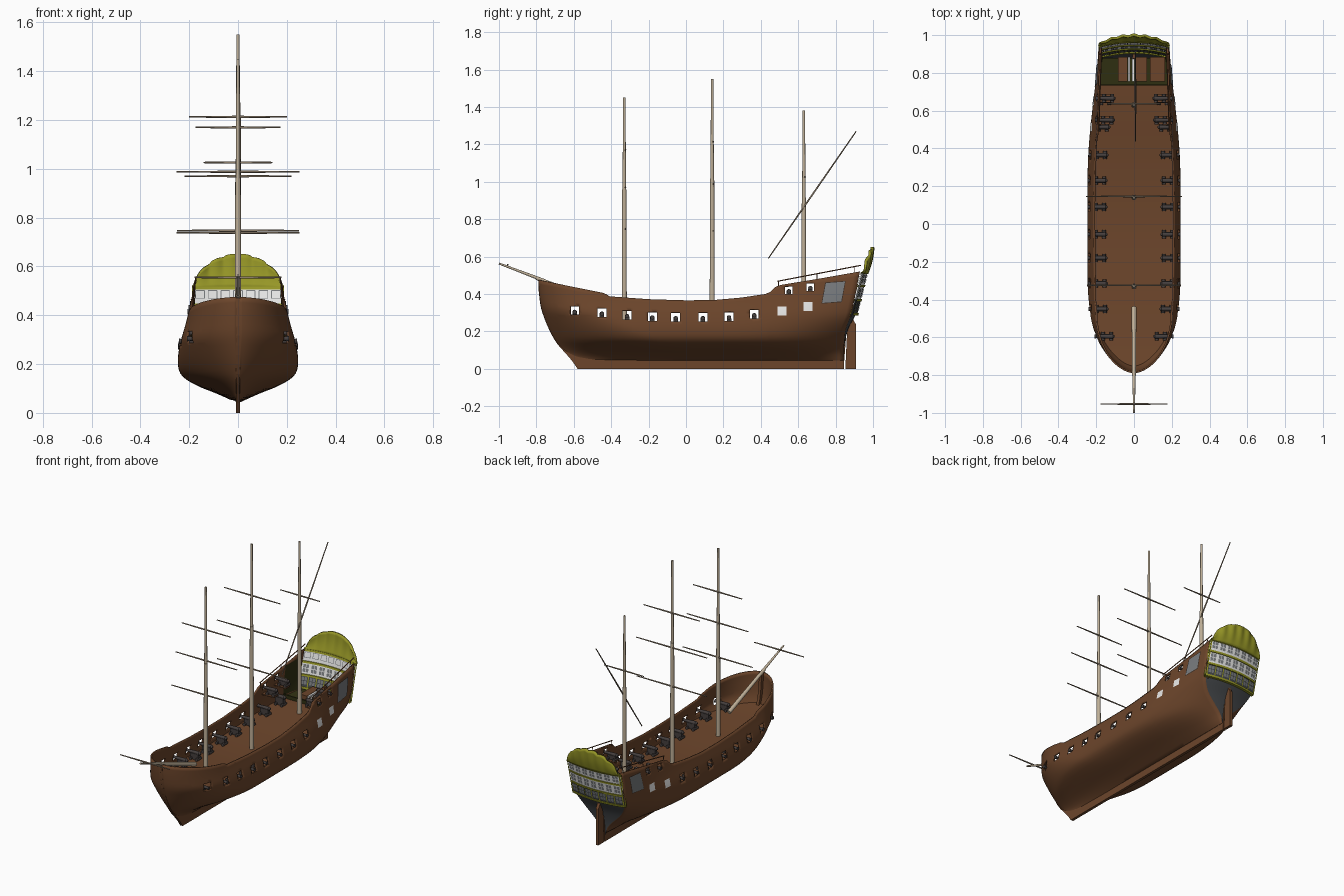
import bpy, bmesh, math
from mathutils import Vector, Matrix

if "Cube" in bpy.data.objects:
    bpy.data.objects.remove(bpy.data.objects["Cube"])

def material(name, r, g, b):
    m = bpy.data.materials.new(name)
    m.diffuse_color = (r, g, b, 1)
    m.use_nodes = True
    m.node_tree.nodes["Principled BSDF"].inputs["Base Color"].default_value = m.diffuse_color
    return m

BROWN = material("hull_brown", .150, .060, .024)
DARK = material("dark_wood", .05, .03, .02)
TAN = material("mast_tan", .52, .43, .31)
SPAR = material("spar_grey_brown", .30, .235, .165)
OLIVE = material("olive_gold", .31, .31, .02)
SHADE = material("cabin_dark_olive", .03, .03, .006)
WHITE = material("window_white", .85, .85, .84)
GLASS = material("glass_grey", .19, .20, .21)
SLATE = material("slate", .055, .06, .065)
IRON = material("iron", .06, .05, .048)

def curve(tab, x, smooth=True):
    """Interpolate a table of (position, value) pairs."""
    if x <= tab[0][0]: return tab[0][1]
    if x >= tab[-1][0]: return tab[-1][1]
    i = next(k for k in range(len(tab) - 1) if x <= tab[k + 1][0])
    (a, p), (b, q) = tab[i], tab[i + 1]
    t = (x - a) / (b - a)
    if not smooth: return p + (q - p) * t
    def slope(k):
        lo, hi = max(k - 1, 0), min(k + 1, len(tab) - 1)
        return (tab[hi][1] - tab[lo][1]) / (tab[hi][0] - tab[lo][0])
    m, n, d = slope(i), slope(i + 1), b - a
    return ((2*t**3 - 3*t*t + 1)*p + (t**3 - 2*t*t + t)*d*m
            + (3*t*t - 2*t**3)*q + (t**3 - t*t)*d*n)

def finish(bm, name, mat, smooth=True, solid=0):
    me = bpy.data.meshes.new(name)
    bm.to_mesh(me); bm.free()
    ob = bpy.data.objects.new(name, me)
    bpy.context.collection.objects.link(ob)
    me.materials.append(mat)
    if smooth:
        bpy.ops.object.select_all(action='DESELECT')
        ob.select_set(True)
        bpy.context.view_layer.objects.active = ob
        bpy.ops.object.shade_smooth_by_angle(angle=math.radians(40))
    if solid:
        mod = ob.modifiers.new("thickness", 'SOLIDIFY')
        mod.thickness, mod.offset = solid, -1
    return ob

def add_rod(bm, p0, p1, r0, r1, n=16):
    p0, p1 = Vector(p0), Vector(p1)
    d = p1 - p0
    mat = Matrix.Translation((p0 + p1) / 2) @ d.to_track_quat('Z', 'Y').to_matrix().to_4x4()
    bmesh.ops.create_cone(bm, cap_ends=True, segments=n, radius1=r0, radius2=r1, depth=d.length, matrix=mat)

def add_box(bm, c, s):
    bmesh.ops.create_cube(bm, size=1, matrix=Matrix.Translation(c) @ Matrix.Diagonal((*s, 1)))

def box(name, c, s, mat):
    bm = bmesh.new(); add_box(bm, c, s)
    return finish(bm, name, mat, False)

def add_grid(bm, fn, us, vs):
    rows = [[bm.verts.new(fn(u, v)) for v in vs] for u in us]
    for a, b in zip(rows, rows[1:]):
        for j in range(len(vs) - 1):
            bm.faces.new((a[j], b[j], b[j + 1], a[j + 1]))

def span(a, b, n):
    return [a + (b - a) * i / n for i in range(n + 1)]

def slab(name, pts, w, mat):
    """Outline in the y-z plane extruded to both sides of x = 0."""
    bm = bmesh.new()
    f = bm.faces.new([bm.verts.new((-w, y, z)) for y, z in pts])
    r = bmesh.ops.extrude_face_region(bm, geom=[f])
    bmesh.ops.translate(bm, vec=(2*w, 0, 0), verts=[v for v in r['geom'] if isinstance(v, bmesh.types.BMVert)])
    bmesh.ops.recalc_face_normals(bm, faces=bm.faces[:])
    return finish(bm, name, mat, False)

# Hull lines
STEM = [(0, -.58), (.05, -.615), (.15, -.70), (.3, -.768), (.4, -.786), (.48, -.79)]
STERN = [(0, .84), (.2, .852), (.3, .885), (.52, .93)]
MID = [(.045, .012), (.08, .09), (.11, .165), (.15, .228), (.2, .246), (.28, .238), (.37, .213), (.45, .195), (.55, .18)]
AFT = [(.045, .012), (.1, .03), (.15, .075), (.2, .125), (.25, .16), (.3, .18), (.4, .19), (.52, .183)]
ENTRY = [(.05, .6), (.15, .36), (.3, .20), (.5, .15)]
SHEER = [(-.79, .475), (-.70, .457), (-.43, .403), (-.42, .388), (-.2, .372), (0, .366), (.15, .367), (.3, .38),
         (.45, .402), (.49, .445), (.7, .48), (.92, .52)]
DECK = [(-.76, .285), (-.6, .262), (-.3, .235), (0, .222), (.3, .235), (.65, .27), (.9, .29)]

def half(s, z):
    k = max(0, (s - .55) / .45) ** 2.8
    u = min(1, max(s, 0) / curve(ENTRY, z, False))
    q = .9 - .33 * min(1, z / .33)
    w = (curve(MID, z)*(1 - k) + curve(AFT, z)*k) * (1 - (1 - u)**2)**q
    return max(w, .006)

def hull_x(y, z):
    a, b = curve(STEM, z), curve(STERN, z)
    return half((y - a) / (b - a), z)

def hull_point(s, t):
    top = curve(SHEER, -.79 + 1.71 * s, False)
    z = .045 + (top - .045) * abs(t) ** 1.15
    y = curve(STEM, z) * (1 - s) + curve(STERN, z) * s
    return (math.copysign(half(s, z), t), y, z)

# Hull shell with gun ports cut out
LOW = [(-.595, .31), (-.45, .30), (-.315, .287), (-.18, .28), (-.055, .276), (.09, .276), (.23, .28), (.365, .292)]
AFT_WINDOWS = [(.513, .31), (.652, .333)]
HIGH = [(.55, .42), (.665, .437)]
bm = bmesh.new()
add_grid(bm, hull_point, [(i / 90) ** 1.5 for i in range(91)], span(-1, 1, 44))
for y, z in LOW + HIGH:
    h = .024 if z < .4 else .02
    for ax, c in ((1, y), (2, z)):
        for d in (-h, h):
            near = [f for f in bm.faces if abs(f.calc_center_median().y - y) < .09 and abs(f.calc_center_median().z - z) < .09]
            geom = list({e for f in near for e in f.edges} | {v for f in near for v in f.verts}) + near
            co, no = Vector(), Vector()
            co[ax], no[ax] = c + d, 1
            bmesh.ops.bisect_plane(bm, geom=geom, dist=1e-5, plane_co=co, plane_no=no)
    gone = [f for f in bm.faces if abs(f.calc_center_median().y - y) < h and abs(f.calc_center_median().z - z) < h]
    bmesh.ops.delete(bm, geom=gone, context='FACES')
finish(bm, "hull", BROWN, solid=.009)

# Keel with stem, rudder
stem = [(curve(STEM, z), z) for z in span(0, .475, 12)]
slab("keel_and_stem", [(.845, 0)] + stem + [(y + .03, z) for y, z in stem[:1:-1]] + [(-.55, .06), (.845, .06)], .009, BROWN)
slab("sternpost", [(.82, .03), (.845, .03), (.862, .25), (.83, .25)], .009, BROWN)
slab("rudder", [(.852, 0), (.91, 0), (.91, .235), (.895, .26), (.90, .34), (.875, .34), (.862, .22)], .009, BROWN)

# Deck and cabin
def deck(name, height, y0, y1, mat):
    bm = bmesh.new()
    add_grid(bm, lambda u, v: (u * (hull_x(v, height(v)) - .004), v, height(v)), span(-1, 1, 4), span(y0, y1, 60))
    finish(bm, name, mat)
deck("main_deck", lambda y: curve(DECK, y), -.757, .74, BROWN)
deck("cabin_floor", lambda y: curve(DECK, y), .735, .88, SHADE)
box("cabin_sill", (0, .737, .285), (.38, .008, .03), SHADE)
bm = bmesh.new()
for sx in (-1, 1):      # dark lining inside the cabin walls
    add_grid(bm, lambda y, z: (sx * (hull_x(y, z) - .012), y, z), span(.74, .885, 5), span(.29, .485, 6))
finish(bm, "cabin_lining", SHADE)
for x, w in ((-.06, .05), (.04, .06), (.125, .08)):
    box("cabin_bench", (x, .82, .30), (w, .13, .04), BROWN)
for x in (-.026, -.004):
    box("cabin_table", (x, .82, .315), (.012, .13, .01), WHITE)

# Lower transom
def stern_y(x, z):
    return .885 + (z - .29) * .25 + .027 * (1 - (x / .19) ** 2)
bm = bmesh.new()
def transom(u, z):
    w = half(1, z)
    return (u * w, curve(STERN, z) + .027 * (1 - u*u) * max(0, (z - .1) / .2) ** 1.3, z)
add_grid(bm, transom, span(1, -1, 16), span(.047, .30, 14))
finish(bm, "lower_transom", SLATE)

# Stern gallery: wall, panes, bands and posts
def stern_patch(bm, x0, x1, z0, z1, off, n=4):
    def fn(x, z):
        return (x, stern_y(x, z) + off, z)
    add_grid(bm, fn, span(x1, x0, n), (z0, z1))
def gallery_bar(bm, x0, x1, z0, z1, t, n=16):
    def ring(x, k):
        dy, z = ((t, z0), (t, z1), (-t, z1), (-t, z0), (t, z0))[k]
        return (x, stern_y(x, z) + dy, z)
    add_grid(bm, ring, span(x1, x0, n), range(5))
for name, z0, z1, mat in (("gallery_lower_wall", .29, .37, SLATE), ("gallery_upper_wall", .37, .512, WHITE)):
    bm = bmesh.new()
    gallery_bar(bm, -.184, .184, z0, z1, .003)
    finish(bm, name, mat)
panes, lines, bars = bmesh.new(), bmesh.new(), bmesh.new()
for z0, z1 in ((.312, .355), (.384, .43), (.462, .502)):
    for i in range(-3, 4):
        for k in (-.5, .5):
            for a, b in ((z0, (z0 + z1)/2 - .002), ((z0 + z1)/2 + .002, z1)):
                x = i*.052 + k*.019
                stern_patch(panes, x - .0078, x + .0078, a, b, .006, 1)
                if z0 < .4: stern_patch(panes, x - .0078, x + .0078, a, b, -.006, 1)
for i in range(-3, 4):      # thin outlines inside the top windows
    for dx in (-.018, .018):
        stern_patch(lines, i*.052 + dx - .0018, i*.052 + dx + .0018, .468, .502, -.006, 1)
    for z in (.468, .50):
        stern_patch(lines, i*.052 - .018, i*.052 + .018, z, z + .003, -.006, 1)
finish(panes, "gallery_panes", GLASS, False)
finish(lines, "gallery_window_outlines", GLASS, False)
for z, t in ((.292, .010), (.366, .009), (.443, .008), (.512, .007)):
    gallery_bar(bars, -.187, .187, z - .006, z + .006, t)
for sx in (-1, 1):
    gallery_bar(bars, sx*.185 - .004, sx*.185 + .004, .29, .515, .008, 2)
for i in range(-4, 4):
    gallery_bar(bars, i*.052 + .023, i*.052 + .029, .29, .37, .008, 1)
finish(bars, "gallery_trim", OLIVE)

# Carved crest with scalloped rim
bm = bmesh.new()
def crest(x, t):
    rise = .138 * max(0, 1 - (x / .187) ** 2) ** .6 + .006 * abs(math.sin(x * 52))
    return (x, stern_y(x, .51) + .008 + t * rise * .21 + .004 * math.cos(x * 104) * t + .006 * math.sin(t * math.pi), .508 + t * rise)
add_grid(bm, crest, span(.186, -.186, 64), span(0, 1, 8))
finish(bm, "stern_crest", OLIVE, solid=.014)

# Windows laid on the hull sides: large quarter windows and small square ones
def side_plate(name, sx, y, z, w, h, skew, rise, off, mat):
    bm = bmesh.new()
    def fn(u, v):
        zz = z + rise*u + v*h
        yy = y + u*w + v*skew
        return (sx * (hull_x(yy, zz) + off), yy, zz)
    add_grid(bm, fn, span(0, 1, 4)[::sx], span(0, 1, 4))
    finish(bm, name, mat)
for sx in (-1, 1):
    side_plate("quarter_window_frame", sx, .724, .348, .110, .114, .02, .008, .003, DARK)
    side_plate("quarter_window", sx, .728, .352, .102, .106, .02, .008, .005, GLASS)
    for y, z in AFT_WINDOWS:
        side_plate("aft_window", sx, y - .024, z - .024, .048, .048, 0, 0, .004, WHITE)

# Cannons on carriages; the upper aft ones rest on small ledges
for y, z in LOW + AFT_WINDOWS + HIGH:
    upper = z > .4
    floor = z - .042 if upper else curve(DECK, y)
    for sx in (-1, 1):
        bm = bmesh.new()
        x = hull_x(y, z) - .088
        zb = z - .006
        end = .080 if (y, z) in AFT_WINDOWS else .096
        add_rod(bm, (sx*x, y, zb), (sx*(x + end - .002), y, zb), .012, .008)
        add_rod(bm, (sx*(x + end - .01), y, zb), (sx*(x + end), y, zb), .009, .011)
        add_rod(bm, (sx*(x - .01), y, zb), (sx*x, y, zb), .005, .012)
        add_box(bm, (sx*(x + .03), y, (zb + floor) / 2), (.058, .024, max(.01, zb - floor - .008)))
        for dx in (.008, .052):
            add_rod(bm, (sx*(x + dx), y - .022, floor + .010), (sx*(x + dx), y + .022, floor + .010), .010, .010)
        finish(bm, "cannon", IRON)
        if upper:
            box("cannon_ledge", (sx*(x + .045), y, floor - .003), (.09, .044, .006), BROWN)

# Masts and crossing yards
def yard(name, y, z, w):
    bm = bmesh.new()
    for sx in (-1, 1):
        add_rod(bm, (0, y, z), (sx * w, y, z), .0048, .003, 20)
    finish(bm, name, SPAR)
for name, y, top, yards in (("fore", -.33, 1.45, ((1.17, .175), (.97, .22), (.747, .25))),
                            ("main", .14, 1.55, ((1.213, .2), (.988, .253), (.738, .252))),
                            ("mizzen", .63, 1.38, ((1.026, .142),))):
    bm = bmesh.new()
    mid = .22 + (top - .22) * .6
    add_rod(bm, (0, y, .22), (0, y, mid), .014, .011, 28)
    add_rod(bm, (0, y, mid - .03), (0, y, top), .0095, .0065, 28)
    finish(bm, name + "_mast", TAN)
    for z, w in yards:
        yard(name + "_yard", y + .006, z, w)
bm = bmesh.new()
add_rod(bm, (.008, .44, .59), (.008, .675, .93), .003, .0045, 20)
add_rod(bm, (.008, .675, .93), (.008, .91, 1.27), .0045, .003, 20)
finish(bm, "lateen_yard", SPAR)

# Bowsprit
bm = bmesh.new()
add_rod(bm, (0, -.44, .345), (0, -.80, .485), .013, .010, 28)
add_rod(bm, (0, -.76, .472), (0, -1.0, .563), .009, .005, 28)
finish(bm, "bowsprit", TAN)
yard("bowsprit_yard", -.953, .555, .178)

# Quarterdeck rails with a few slim posts
for sx in (-1, 1):
    bm = bmesh.new()
    add_rod(bm, (sx*.186, .49, .468), (sx*.172, .935, .553), .003, .003)
    for y in (.495, .70, .90):
        z = .468 + (y - .49) * .191
        add_rod(bm, (sx*.184, y, z - .035), (sx*(.186 - (y - .49)*.0315), y, z), .002, .002)
    finish(bm, "quarterdeck_rail", BROWN)
